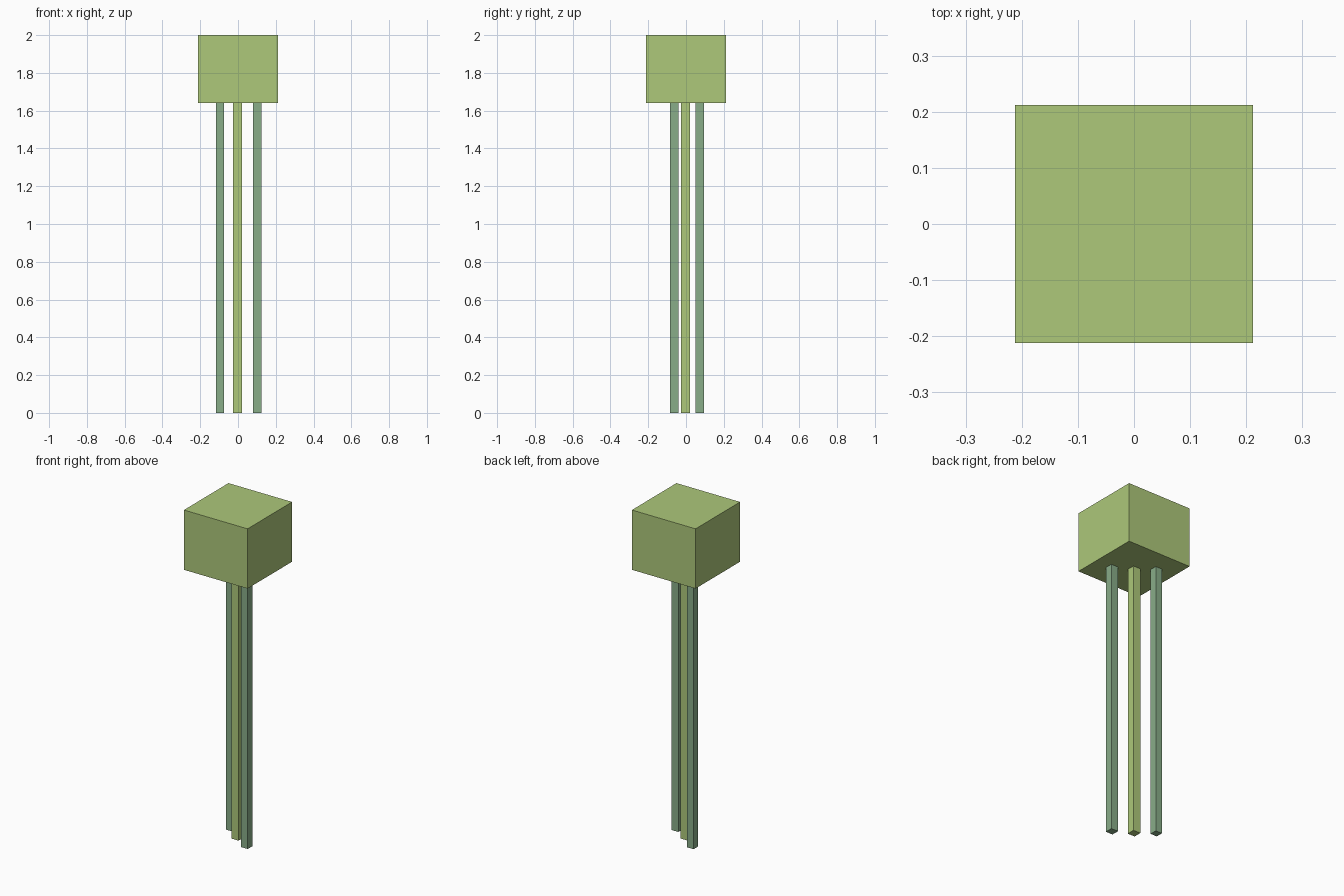
import bpy

if "Cube" in bpy.data.objects:
    bpy.data.objects.remove(bpy.data.objects["Cube"])


def material(name, rgb):
    mat = bpy.data.materials.new(name)
    mat.diffuse_color = (*rgb, 1.0)
    mat.use_nodes = True
    mat.node_tree.nodes["Principled BSDF"].inputs["Base Color"].default_value = mat.diffuse_color
    return mat


def box(name, centre, size, mat):
    bpy.ops.mesh.primitive_cube_add(size=1, location=centre)
    obj = bpy.context.object
    obj.name = name
    obj.scale = size
    bpy.ops.object.transform_apply(location=False, rotation=False, scale=True)
    obj.data.materials.append(mat)
    return obj


light_green = material("light_green", (0.418, 0.578, 0.195))
sage_green = material("sage_green", (0.25, 0.418, 0.25))

BASE = 1.64  # underside of the block, where the posts end

# Block on top
box("top_block", (0, 0, (2 + BASE) / 2), (0.424, 0.424, 2 - BASE), light_green)

# Three slender posts set along a diagonal
posts = [
    ("back_left_post", -0.095, 0.073, 0.043, sage_green),
    ("centre_post", -0.002, -0.002, 0.048, light_green),
    ("front_right_post", 0.102, -0.063, 0.046, sage_green),
]
for name, x, y, width, mat in posts:
    box(name, (x, y, BASE / 2), (width, width, BASE), mat)
